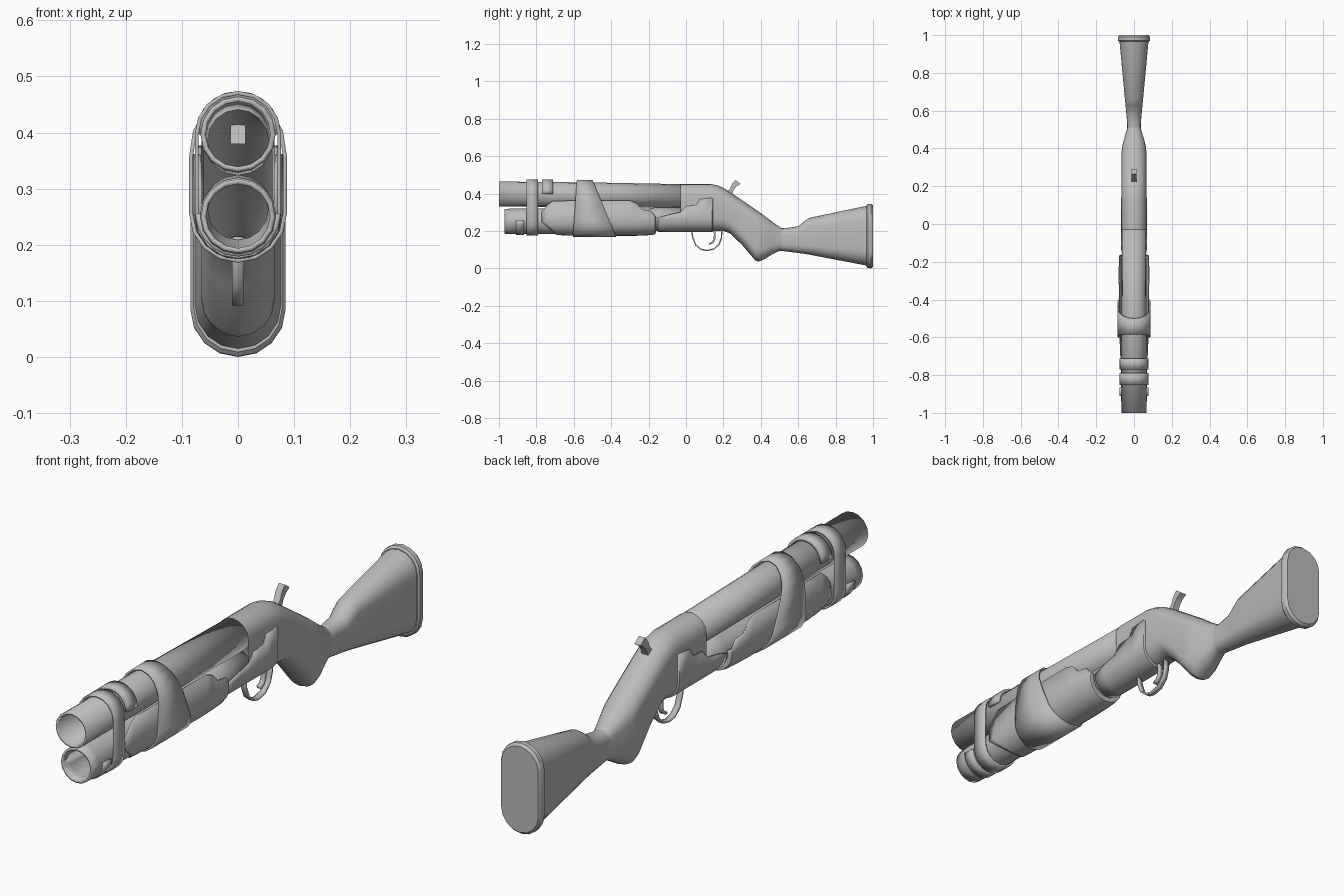
import bpy, bmesh, math

cube = bpy.data.objects.get("Cube")
if cube:
    bpy.data.objects.remove(cube, do_unlink=True)

GREY = (0.5, 0.5, 0.5, 1.0)
mat = bpy.data.materials.new("plain grey")
mat.use_nodes = True
mat.diffuse_color = GREY
mat.node_tree.nodes["Principled BSDF"].inputs["Base Color"].default_value = GREY


def finish(name, bm, thickness=0, offset=-1):
    """Turn a bmesh into a smooth shaded object, optionally with wall thickness."""
    bmesh.ops.remove_doubles(bm, verts=bm.verts, dist=0.0005)
    mesh = bpy.data.meshes.new(name)
    bm.to_mesh(mesh)
    bm.free()
    mesh.materials.append(mat)
    obj = bpy.data.objects.new(name, mesh)
    bpy.context.collection.objects.link(obj)
    bpy.ops.object.select_all(action="DESELECT")
    obj.select_set(True)
    bpy.context.view_layer.objects.active = obj
    bpy.ops.object.shade_smooth_by_angle(angle=math.radians(35))
    if thickness:
        mod = obj.modifiers.new("wall", "SOLIDIFY")
        mod.thickness = thickness
        mod.offset = offset
    return obj


def skin(name, rows, closed=True, caps=(False, False), thickness=0, offset=-1):
    """Skin quads across rows of points that run from front to back."""
    bm = bmesh.new()
    grid = [[bm.verts.new(p) for p in row] for row in rows]
    count = len(grid[0])
    for a, b in zip(grid, grid[1:]):
        for j in range(count if closed else count - 1):
            k = (j + 1) % count
            bm.faces.new((a[j], b[j], b[k], a[k]))
    if caps[0]:
        bm.faces.new(grid[0])
    if caps[1]:
        bm.faces.new(grid[-1][::-1])
    return finish(name, bm, thickness, offset)


def capsule(y, top, bottom, hw, cap_top=None):
    """Upright rounded section at depth y."""
    low = min(hw, (top - bottom) / 2)
    high = cap_top or low
    pts = []
    for start, cz, h in ((0, top - high, high), (math.pi, bottom + low, low)):
        for i in range(9):
            t = start + math.pi * i / 8
            pts.append((hw * math.cos(t), y, cz + h * math.sin(t)))
    return pts


def trough(y, top, bottom, hw, sweep=0):
    """Open U section, its lower part swept backwards."""
    pts = [(-hw, y, top)]
    for i in range(13):
        t = math.pi + math.pi * i / 12
        pts.append((hw * math.cos(t), y - sweep * math.sin(t),
                    bottom + hw + hw * math.sin(t)))
    return pts + [(hw, y, top)]


def half_band(name, y0, y1, cz, r, start):
    """Half ring clipped around a tube."""
    arc = [start + math.pi * i / 10 for i in range(11)]
    rows = [[(r * math.cos(t), y, cz + r * math.sin(t)) for t in arc] for y in (y0, y1)]
    skin(name, rows, closed=False, thickness=0.012)


def ribbon(name, path, hw, thickness):
    """Flat strip following a path in the yz plane."""
    rows = [[(-hw, y, z), (hw, y, z)] for y, z in path]
    return skin(name, rows, closed=False, thickness=thickness, offset=0)


# Upper and lower tubes, open at the muzzle
skin("upper_barrel", [capsule(*s) for s in (
    (-1.0, 0.464, 0.33, 0.067), (-0.5, 0.459, 0.328, 0.0655),
    (-0.02, 0.45, 0.324, 0.063))], thickness=0.009)
skin("lower_tube", [capsule(*s) for s in (
    (-0.97, 0.317, 0.185, 0.066), (-0.93, 0.32, 0.183, 0.068),
    (-0.2, 0.32, 0.184, 0.067), (-0.165, 0.325, 0.2, 0.0625),
    (0.0, 0.325, 0.2, 0.0625))], thickness=0.009)

# Receiver and grip in one flowing body, then the stock behind it
skin("receiver_and_grip", [capsule(*s) for s in (
    (-0.03, 0.452, 0.2, 0.065), (0.13, 0.452, 0.2, 0.065),
    (0.17, 0.443, 0.2, 0.065), (0.2, 0.43, 0.2, 0.065),
    (0.235, 0.408, 0.187, 0.065), (0.3, 0.364, 0.125, 0.065),
    (0.37, 0.316, 0.043, 0.065), (0.387, 0.304, 0.036, 0.065),
    (0.41, 0.288, 0.044, 0.063), (0.46, 0.25, 0.074, 0.05),
    (0.5, 0.222, 0.094, 0.038), (0.515, 0.213, 0.093, 0.035))],
    caps=(False, True))
skin("stock", [capsule(*s) for s in (
    (0.505, 0.215, 0.094, 0.036), (0.53, 0.214, 0.091, 0.036),
    (0.6, 0.225, 0.082, 0.042), (0.63, 0.25, 0.078, 0.045),
    (0.66, 0.27, 0.073, 0.048), (0.97, 0.335, 0.014, 0.077))],
    caps=(True, True))
skin("butt_pad", [capsule(*s) for s in (
    (0.965, 0.337, 0.009, 0.079), (0.972, 0.345, 0.001, 0.085),
    (0.99, 0.345, 0.0, 0.085), (1.0, 0.336, 0.009, 0.078))],
    caps=(True, True))

# Fore-end shell with a wavy upper edge
skin("fore_end", [trough(*s) for s in (
    (-0.772, 0.3, 0.179, 0.07, 0.08), (-0.745, 0.335, 0.178, 0.071, 0.06),
    (-0.715, 0.36, 0.177, 0.072, 0.045), (-0.6, 0.362, 0.174, 0.077),
    (-0.3, 0.362, 0.173, 0.081), (-0.265, 0.348, 0.174, 0.081),
    (-0.235, 0.315, 0.175, 0.081), (-0.185, 0.307, 0.178, 0.08),
    (-0.165, 0.28, 0.182, 0.078), (-0.16, 0.275, 0.198, 0.063))],
    closed=False, thickness=0.006)

# Lower receiver shell with stepped side plates
skin("receiver_plates", [trough(*s) for s in (
    (-0.15, 0.27, 0.194, 0.067), (-0.1, 0.285, 0.194, 0.069),
    (-0.03, 0.3, 0.194, 0.07), (0.0, 0.332, 0.194, 0.07),
    (0.055, 0.338, 0.194, 0.07), (0.075, 0.37, 0.194, 0.07),
    (0.14, 0.377, 0.194, 0.07), (0.145, 0.372, 0.2, 0.064))],
    closed=False, thickness=0.005)

# Straps tying the two tubes together
skin("front_strap", [capsule(y, 0.474, 0.175, 0.077) for y in (-0.852, -0.79)],
     thickness=0.007)
ring = capsule(0, 0.473, 0.168, 0.087, 0.115)
skin("wide_strap", [
    [(x, -0.605 + 0.07 * (z - 0.168), z) for x, y, z in ring],
    [(x, -0.375 - 0.41 * (z - 0.168), z) for x, y, z in ring]], thickness=0.007)

# Half bands on each tube
half_band("upper_band", -0.77, -0.712, 0.398, 0.076, 0)
half_band("lower_band", -0.91, -0.865, 0.255, 0.076, math.pi)

# Trigger guard and trigger
ribbon("trigger_guard", [
    (0.03, 0.205), (0.036, 0.165), (0.052, 0.125), (0.08, 0.102), (0.11, 0.095),
    (0.15, 0.104), (0.178, 0.13), (0.19, 0.165), (0.191, 0.205)], 0.011, 0.007)
ribbon("trigger", [
    (0.15, 0.215), (0.154, 0.18), (0.152, 0.155), (0.142, 0.138), (0.125, 0.13)],
    0.009, 0.01)

# Hammer cut from a flat outline
outline = [(0.2, 0.38), (0.24, 0.38), (0.255, 0.42), (0.27, 0.438), (0.292, 0.452),
           (0.264, 0.472), (0.245, 0.45), (0.236, 0.425), (0.215, 0.405)]
skin("hammer", [[(x, y, z) for y, z in outline] for x in (-0.013, 0.013)],
     caps=(True, True))
bm = bmesh.new()
hammer = bpy.data.objects["hammer"]
bm.from_mesh(hammer.data)
bmesh.ops.recalc_face_normals(bm, faces=bm.faces)
bm.to_mesh(hammer.data)
bm.free()
